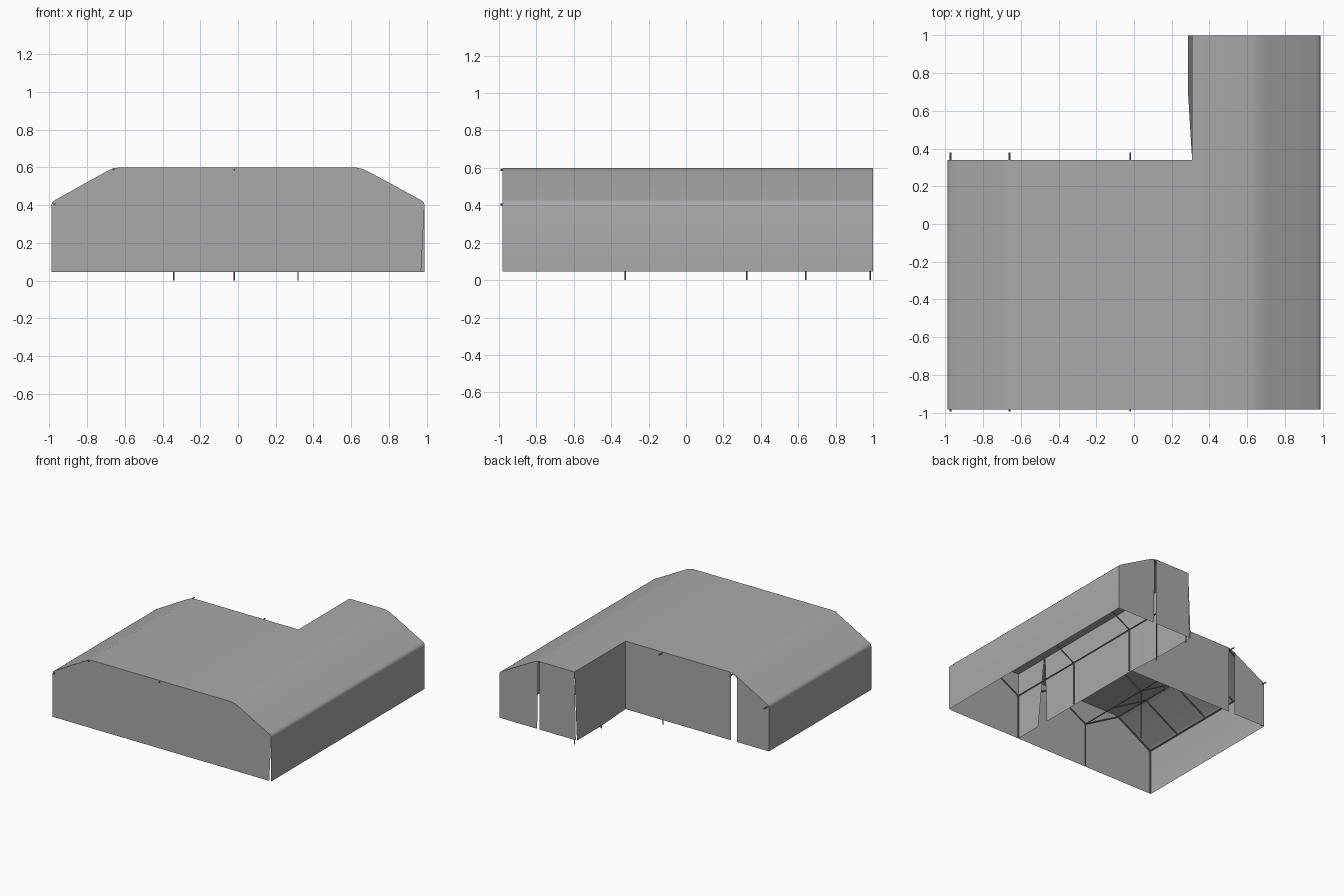
import bpy, bmesh, math
from mathutils import Vector

if "Cube" in bpy.data.objects:
    bpy.data.objects.remove(bpy.data.objects["Cube"])

X0, X1, XMID = -0.988, 0.988, 0.308
FRONT, NOTCH, BACK = -0.982, 0.34, 1.0
FLOOR, RIDGE = 0.045, 0.6
# Cloth profile across the tent, hem to hem, softly rounded at the eaves
EAVE_CURVE = [(0.988, 0.4), (0.985, 0.412), (0.977, 0.422), (0.962, 0.431)]
ROOF = ([(X0, FLOOR)] + [(-x, z) for x, z in EAVE_CURVE]
        + [(-0.7, 0.577), (-0.66, 0.596), (-0.62, RIDGE), (XMID, RIDGE),
           (0.62, RIDGE), (0.66, 0.592), (0.7, 0.573)]
        + EAVE_CURVE[::-1] + [(X1, FLOOR)])


def material(name, rgb, rough):
    m = bpy.data.materials.new(name)
    m.use_nodes = True
    m.diffuse_color = (*rgb, 1)
    bsdf = m.node_tree.nodes["Principled BSDF"]
    bsdf.inputs["Base Color"].default_value = (*rgb, 1)
    bsdf.inputs["Roughness"].default_value = rough
    return m


FABRIC = material("grey_fabric", (0.4, 0.4, 0.4), 0.9)
METAL = material("grey_metal", (0.22, 0.22, 0.22), 0.6)


def finish(name, bm, mat):
    bmesh.ops.remove_doubles(bm, verts=bm.verts, dist=0.0005)
    me = bpy.data.meshes.new(name)
    bm.to_mesh(me)
    bm.free()
    me.materials.append(mat)
    ob = bpy.data.objects.new(name, me)
    bpy.context.collection.objects.link(ob)
    bpy.ops.object.select_all(action='DESELECT')
    ob.select_set(True)
    bpy.context.view_layer.objects.active = ob
    bpy.ops.object.shade_smooth_by_angle(angle=math.radians(35))


def face(bm, *pts):
    bm.faces.new([bm.verts.new(p) for p in pts])


def roof_z(x):
    for (xa, za), (xb, zb) in zip(ROOF[1:], ROOF[2:-1]):
        if xa <= x <= xb:
            return za + (zb - za) * (x - xa) / (xb - xa)


def sheet(name, stations):
    """Upright cloth through (top point, bottom point) pairs."""
    bm = bmesh.new()
    for (ta, ba), (tb, bb) in zip(stations, stations[1:]):
        face(bm, ba, bb, tb, ta)
    finish(name, bm, FABRIC)


def gable(name, y, xa, xb, drift_a=0, drift_b=0):
    """End wall whose top follows the roof; the lower corners may drift in x."""
    xs = [xa] + [x for x, z in ROOF if xa < x < xb] + [xb]
    out = []
    for x in xs:
        low = x + (drift_a if x == xa else 0)
        low = min(low, xb + drift_b)
        out.append(((x, y, roof_z(x)), (low, y, FLOOR)))
    if y > 0:
        out.reverse()
    sheet(name, out)


# Roof and long side walls: the profile swept along the L-shaped plan
bm = bmesh.new()
for (xa, za), (xb, zb) in zip(ROOF, ROOF[1:]):
    ys = [FRONT, NOTCH] if xb <= XMID else [FRONT, NOTCH, BACK]
    for ya, yb in zip(ys, ys[1:]):
        face(bm, (xa, ya, za), (xb, ya, zb), (xb, yb, zb), (xa, yb, za))
finish("roof_canopy", bm, FABRIC)

# End walls, with narrow door slits at the back
gable("front_wall", FRONT, X0, X1, 0, -0.018)
gable("notch_wall", NOTCH, -0.645, XMID)
gable("notch_door_flap", NOTCH, X0, -0.7)
gable("back_wall_inner", BACK, XMID, 0.625, -0.012, 0)
gable("back_wall_outer", BACK, 0.636, X1, 0.01, 0)

# Inner wall of the long wing, and the partition that carries it to the front
sheet("wing_wall", [((XMID, BACK, RIDGE), (0.286, BACK, FLOOR)),
                    ((XMID, 0.7, RIDGE), (0.286, 0.7, FLOOR)),
                    ((XMID, NOTCH, RIDGE), (XMID, NOTCH, FLOOR))])
sheet("partition", [((XMID, NOTCH, RIDGE), (XMID, NOTCH, FLOOR)),
                    ((XMID, -0.67, RIDGE), (XMID, -0.65, FLOOR))])
sheet("partition_flap", [((XMID, -0.68, RIDGE), (XMID, -0.75, FLOOR)),
                         ((XMID, FRONT, RIDGE), (XMID, FRONT, FLOOR))])


def poles(name, segments, r=0.005):
    bm = bmesh.new()
    for a, b in segments:
        a, b = Vector(a), Vector(b)
        d = b - a
        mat = d.to_track_quat('Z', 'Y').to_matrix().to_4x4()
        mat.translation = (a + b) / 2
        bmesh.ops.create_cone(bm, cap_ends=True, segments=6, radius1=r, radius2=r,
                              depth=d.length, matrix=mat)
    finish(name, bm, METAL)


# Frame: three gabled bays side by side, low at the eaves, high at the ridges
LOW, HIGH = 0.405, 0.588
EAVES = [-0.972, -0.34, 0.318, 0.972]
RIDGES = [-0.66, -0.02, 0.64]
WIDE_BAYS = [-0.97, -0.325, 0.325]
BAYS = [WIDE_BAYS + [-0.65, 0], WIDE_BAYS, WIDE_BAYS + [0.985]]

rafters = []
for i, ys in enumerate(BAYS):
    for y in ys:
        top = (RIDGES[i], y, HIGH - 0.002)
        rafters += [((EAVES[i], y, LOW), top), (top, (EAVES[i + 1], y, LOW))]
poles("rafters", rafters)

# Purlins; the ends of some poke slightly past the cloth
purlins = []
for x, z in [(x, LOW) for x in EAVES] + [(x, HIGH) for x in RIDGES]:
    poke = x in (EAVES[0], RIDGES[0], RIDGES[1])
    end = 0.38 if poke else NOTCH - 0.01 if x < 0 else BACK - 0.005
    purlins.append(((x, -0.993 if poke else -0.978, z), (x, end, z)))
poles("purlins", purlins)

# Posts standing on the ground
poles("ground_posts", [((x, y, 0), (x, y, z)) for x, y, z in (
    (-0.34, -0.325, LOW), (-0.02, 0.325, HIGH),
    (0.318, 0.64, LOW), (0.318, 0.985, LOW))], 0.004)

# Posts that stop at the hem
poles("hem_posts", [((x, y, FLOOR + 0.005), (x, y, LOW)) for x, y in (
    (-0.972, -0.97), (-0.34, -0.97), (0.318, -0.97),
    (0.318, -0.325), (0.318, 0.325), (-0.972, 0.328))])
